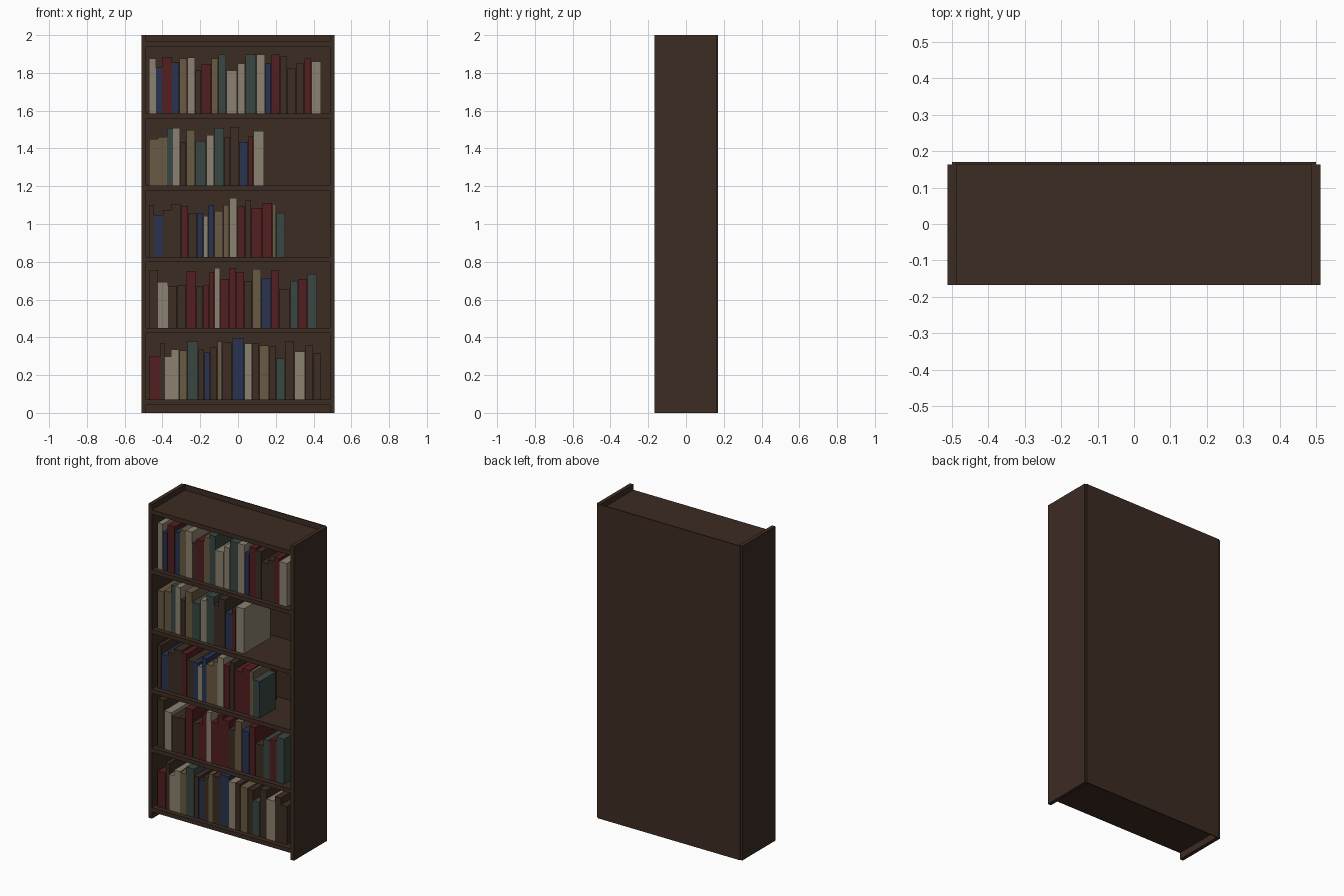
import bpy
import bmesh
import random
from mathutils import Matrix, Vector

random.seed(4)
cube = bpy.data.objects.get("Cube")
if cube:
    bpy.data.objects.remove(cube, do_unlink=True)


def material(name, colour):
    mat = bpy.data.materials.new(name)
    mat.use_nodes = True
    rgba = (*colour, 1)
    mat.diffuse_color = rgba
    mat.node_tree.nodes["Principled BSDF"].inputs["Base Color"].default_value = rgba
    return mat


wood = material("dark wood", (.046, .025, .016))
covers = {
    "c": material("cream cover", (.26, .22, .16)),
    "r": material("red cover", (.085, .013, .014)),
    "n": material("navy cover", (.022, .033, .08)),
    "g": material("grey green cover", (.042, .062, .055)),
    "t": material("tan cover", (.14, .1, .056)),
    "b": material("brown cover", (.045, .026, .017)),
}
cover_keys = list(covers)


def add_box(bm, low, high, index=0):
    low, high = Vector(low), Vector(high)
    matrix = Matrix.Translation((low + high) / 2) @ Matrix.Diagonal((*(high - low), 1))
    verts = bmesh.ops.create_cube(bm, size=1, matrix=matrix)["verts"]
    for face in {f for v in verts for f in v.link_faces}:
        face.material_index = index


def finish(bm, name, mats):
    mesh = bpy.data.meshes.new(name)
    bm.to_mesh(mesh)
    bm.free()
    for mat in mats:
        mesh.materials.append(mat)
    obj = bpy.data.objects.new(name, mesh)
    bpy.context.collection.objects.link(obj)
    return obj


def wooden_board(name, low, high):
    bm = bmesh.new()
    add_box(bm, low, high)
    return finish(bm, name, [wood])


# Case: two sides, a thin back and six boards
FRONT, REAR, INNER, OUTER = -.168, .164, .488, .512
wooden_board("left_side", (INNER, FRONT, 0), (OUTER, REAR, 2))
wooden_board("right_side", (-OUTER, FRONT, 0), (-INNER, REAR, 2))
wooden_board("back_panel", (-.5, REAR, 0), (.5, .17, 2))
shelf_tops = [.07, .45, .825, 1.205, 1.585, 1.965]
for number, top in enumerate(shelf_tops):
    wooden_board(f"shelf_{number + 1}", (-INNER, FRONT, top - .027), (INNER, REAR, top))

# Books: one row per shelf, spines aligned, sizes counted in small units
UNIT = .0053
SPINE_Y = -.138


def book_row(name, shelf, colours, widths, heights, last_depth=.22):
    bm = bmesh.new()
    x, z = -.47, shelf_tops[shelf]
    for i, (key, width, height) in enumerate(zip(colours, widths, heights)):
        depth = last_depth if i == len(widths) - 1 else random.uniform(.17, .27)
        add_box(bm, (x, SPINE_Y, z),
                (x + (width - .25) * UNIT, SPINE_Y + depth, z + height * UNIT),
                cover_keys.index(key))
        x += width * UNIT
    finish(bm, name, covers.values())


book_row("bottom_books", 0, "rbcctgbnbtbncbtbgbcbb",
         [11, 5, 6, 8, 8, 11, 6, 6, 7, 5, 10, 12, 8, 7, 10, 7, 9, 9, 11, 8, 8],
         [43, 56, 43, 50, 49, 58, 50, 47, 52, 58, 57, 61, 56, 56, 54, 53, 41, 58, 48, 54, 46])
book_row("second_row_books", 1, "bcbbrbrrcrrrbtnrbgrg",
         [9, 10, 9, 9, 10, 7, 6, 5, 6, 9, 7, 8, 8, 9, 10, 8, 11, 8, 9, 10],
         [58, 46, 42, 43, 57, 42, 43, 56, 60, 49, 60, 56, 47, 59, 50, 58, 39, 47, 49, 54])
book_row("third_row_books", 2, "bnbbrbncnttcrbrrtg",
         [5, 9, 8, 10, 7, 9, 6, 5, 6, 9, 6, 8, 8, 6, 11, 10, 4, 9],
         [52, 42, 47, 53, 51, 44, 44, 41, 52, 46, 52, 59, 51, 57, 49, 54, 53, 44], .16)
book_row("fourth_row_books", 3, "ttgcbtgcgbbnrc",
         [9, 9, 6, 7, 6, 9, 11, 8, 10, 6, 9, 9, 5, 11],
         [46, 48, 57, 57, 43, 55, 44, 50, 57, 48, 58, 43, 49, 54], .27)
book_row("top_books", 4, "cnrntcbrtgccgcnrbbbrc",
         [7, 6, 10, 7, 8, 8, 6, 10, 7, 8, 11, 8, 11, 9, 6, 9, 7, 9, 8, 7, 10],
         [55, 46, 56, 51, 55, 56, 43, 49, 55, 59, 43, 50, 59, 59, 50, 59, 57, 45, 50, 55, 52])
